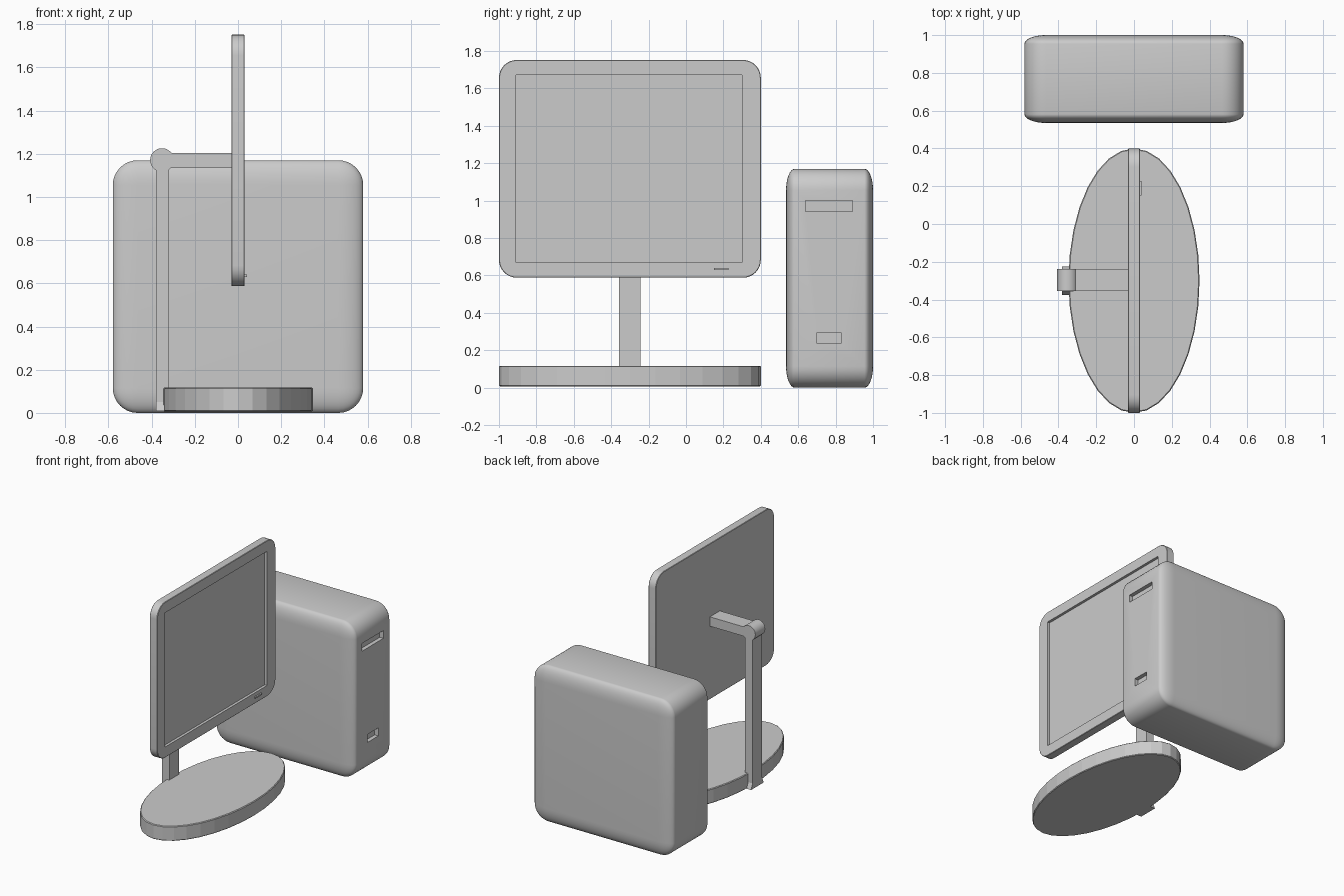
import bpy, bmesh
from math import pi, radians

if "Cube" in bpy.data.objects:
    bpy.data.objects.remove(bpy.data.objects["Cube"])


def finish(name, bm, angle=35):
    bmesh.ops.recalc_face_normals(bm, faces=bm.faces)
    me = bpy.data.meshes.new(name)
    bm.to_mesh(me)
    bm.free()
    ob = bpy.data.objects.new(name, me)
    bpy.context.collection.objects.link(ob)
    bpy.ops.object.select_all(action='DESELECT')
    ob.select_set(True)
    bpy.context.view_layer.objects.active = ob
    if angle:
        bpy.ops.object.shade_smooth_by_angle(angle=radians(angle))
    return ob


def box_bm(lo, hi):
    bm = bmesh.new()
    bmesh.ops.create_cube(bm, size=1)
    for v in bm.verts:
        v.co = [a + (b - a) * (c + 0.5) for a, b, c in zip(lo, hi, v.co)]
    return bm


def box(name, lo, hi):
    return finish(name, box_bm(lo, hi), 0)


def cut(ob, name, lo, hi):
    cutter = box(name, lo, hi)
    cutter.hide_render = True
    mod = ob.modifiers.new(name, 'BOOLEAN')
    mod.operation = 'DIFFERENCE'
    mod.solver = 'EXACT'
    mod.object = cutter
    bpy.ops.object.select_all(action='DESELECT')
    ob.select_set(True)
    bpy.context.view_layer.objects.active = ob
    bpy.ops.object.modifier_apply(modifier=name)
    bpy.data.objects.remove(cutter)


# Computer case: a rounded cube flattened in y
squash = 0.4
bm = box_bm((-0.58, 0.535 / squash, 0), (0.58, 1 / squash, 1.17))
bmesh.ops.bevel(bm, geom=bm.edges[:], offset=0.115, segments=8, profile=0.5, affect='EDGES')
for v in bm.verts:
    v.co.y *= squash
case = finish("computer_case", bm)
cut(case, "drive_slot_cutter", (0.55, 0.64, 0.942), (0.7, 0.89, 1.0))
cut(case, "port_slot_cutter", (0.55, 0.70, 0.235), (0.7, 0.83, 0.295))

# Screen panel with rounded corners and a recessed display
bm = box_bm((-0.031, -1, 0.588), (0.031, 0.4, 1.752))
corners = [e for e in bm.edges if abs(e.verts[0].co.x - e.verts[1].co.x) > 0.01]
bmesh.ops.bevel(bm, geom=corners, offset=0.095, segments=8, profile=0.5, affect='EDGES')
rims = [e for e in bm.edges if abs(e.verts[0].co.x - e.verts[1].co.x) < 1e-4]
bmesh.ops.bevel(bm, geom=rims, offset=0.003, segments=1, affect='EDGES')
screen = finish("screen", bm)
cut(screen, "display_cutter", (0.011, -0.91, 0.668), (0.1, 0.30, 1.672))
box("power_button", (0.02, 0.15, 0.63), (0.041, 0.228, 0.641))

# Oval base
bm = bmesh.new()
bmesh.ops.create_cone(bm, cap_ends=True, segments=32, radius1=1, radius2=1, depth=0.11)
for v in bm.verts:
    v.co = (v.co.x * 0.347, v.co.y * 0.7 - 0.3, v.co.z + 0.062)
rims = [e for e in bm.edges if abs(e.verts[0].co.z - e.verts[1].co.z) < 1e-4]
bmesh.ops.bevel(bm, geom=rims, offset=0.005, segments=1, affect='EDGES')
finish("oval_base", bm, 0)

# Post with a flared foot
bm = bmesh.new()
rings = [[bm.verts.new((x, -0.3 + s * w, z)) for x, s in
          ((-0.381, -1), (-0.319, -1), (-0.319, 1), (-0.381, 1))]
         for w, z in ((0.075, 0.008), (0.057, 0.05), (0.057, 1.17))]
for a, b in zip(rings, rings[1:]):
    for i in range(4):
        bm.faces.new((a[i], a[i - 1], b[i - 1], b[i]))
bm.faces.new(rings[0])
bm.faces.new(rings[-1])
finish("stand_post", bm, 0)

# Hinge knuckle and arm
bm = bmesh.new()
bmesh.ops.create_cone(bm, cap_ends=True, segments=32, radius1=0.055, radius2=0.055, depth=0.118)
for v in bm.verts:
    v.co = (v.co.x - 0.352, v.co.z - 0.297, v.co.y + 1.171)
finish("hinge", bm)
box("stand_arm", (-0.35, -0.356, 1.135), (-0.02, -0.238, 1.205))
